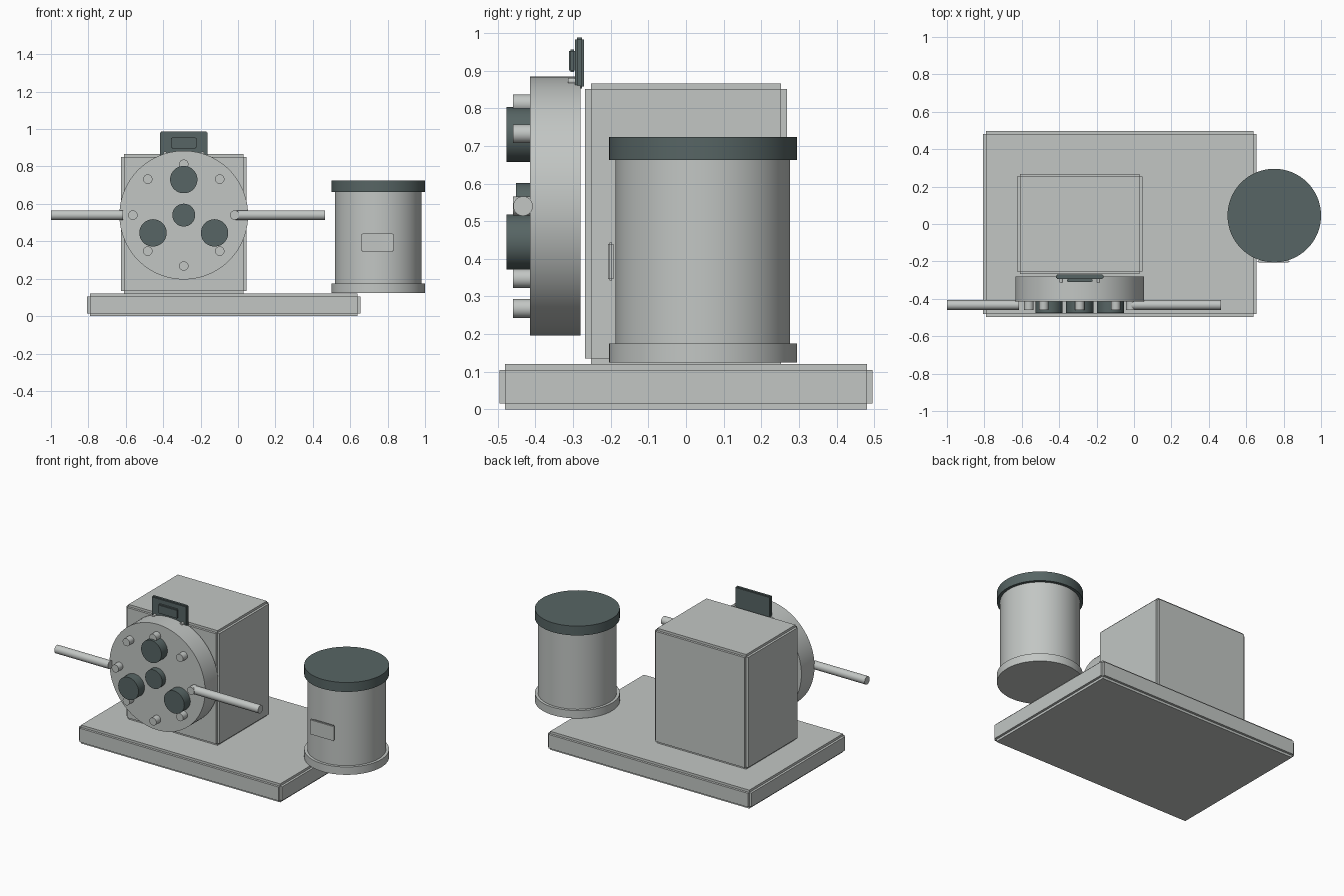
import bpy, bmesh, math
from mathutils import Matrix, Vector

if "Cube" in bpy.data.objects:
    bpy.data.objects.remove(bpy.data.objects["Cube"])


def material(name, rgb):
    m = bpy.data.materials.new(name)
    m.diffuse_color = (*rgb, 1)
    m.use_nodes = True
    m.node_tree.nodes["Principled BSDF"].inputs["Base Color"].default_value = m.diffuse_color
    return m


SILVER = material("light grey metal", (0.54, 0.565, 0.55))
DARK = material("dark slate", (0.095, 0.13, 0.128))


def finish(name, bm, mat):
    mesh = bpy.data.meshes.new(name)
    bm.to_mesh(mesh)
    bm.free()
    ob = bpy.data.objects.new(name, mesh)
    bpy.context.collection.objects.link(ob)
    mesh.materials.append(mat)
    return ob


def stepped_box(name, lo, hi, step, mat):
    """Box with stepped edges: three crossing slabs, each full size along one axis."""
    bm = bmesh.new()
    lo, hi = Vector(lo), Vector(hi)
    for axis in range(3):
        size = hi - lo - Vector([0 if i == axis else 2 * step for i in range(3)])
        bmesh.ops.create_cube(bm, size=1, matrix=Matrix.Translation((lo + hi) / 2)
                              @ Matrix.Diagonal((*size, 1)))
    return finish(name, bm, mat)


def cylinder(name, start, end, radius, mat, sides=64):
    start, end = Vector(start), Vector(end)
    d = end - start
    bm = bmesh.new()
    turn = Vector((0, 0, 1)).rotation_difference(d).to_matrix().to_4x4()
    bmesh.ops.create_cone(bm, cap_ends=True, segments=sides, radius1=radius, radius2=radius,
                          depth=d.length, matrix=Matrix.Translation((start + end) / 2) @ turn)
    ob = finish(name, bm, mat)
    bpy.context.view_layer.objects.active = ob
    ob.select_set(True)
    bpy.ops.object.shade_smooth_by_angle(angle=math.radians(35))
    ob.select_set(False)
    return ob


# base plate and motor housing
stepped_box("base_plate", (-0.807, -0.496, 0), (0.655, 0.496, 0.12), 0.015, SILVER)
stepped_box("motor_housing", (-0.625, -0.268, 0.12), (0.045, 0.268, 0.866), 0.015, SILVER)

# pump head disc with hub, rollers and bolts
CX, CZ = -0.29, 0.54
cylinder("pump_head", (CX, -0.28, CZ), (CX, -0.415, CZ), 0.344, SILVER, 96)
cylinder("hub", (CX, -0.40, CZ), (CX, -0.452, CZ), 0.061, DARK)


def ring(name, count, ring_radius, radius, front, mat):
    for i in range(count):
        a = math.pi / 2 + i * math.tau / count
        x, z = CX + ring_radius * math.cos(a), CZ + ring_radius * math.sin(a)
        cylinder(f"{name}_{i + 1}", (x, -0.40, z), (x, front, z), radius, mat, 48)


ring("roller", 3, 0.19, 0.073, -0.477, DARK)
ring("bolt", 8, 0.272, 0.025, -0.46, SILVER)

# inlet and outlet tubes
cylinder("inlet_tube", (-1.0, -0.433, CZ), (-0.615, -0.433, CZ), 0.026, SILVER, 40)
cylinder("outlet_tube", (-0.015, -0.433, CZ), (0.465, -0.433, CZ), 0.026, SILVER, 40)

# display panel with raised screen and two small screws
stepped_box("display_panel", (-0.416, -0.295, 0.853), (-0.164, -0.271, 0.988), 0.005, DARK)
stepped_box("screen", (-0.358, -0.311, 0.897), (-0.222, -0.293, 0.956), 0.004, DARK)
for side, sx in (("left", -1), ("right", 1)):
    x = CX + sx * 0.1
    cylinder(f"panel_screw_{side}", (x, -0.29, 0.872), (x, -0.314, 0.872), 0.009, SILVER, 20)

# jar with foot ring, lid and label plate
JX, JY = 0.75, 0.045
for name, z0, z1, r, mat in (("jar_foot", 0.124, 0.175, 0.25, SILVER),
                             ("jar_body", 0.17, 0.67, 0.232, SILVER),
                             ("jar_lid", 0.663, 0.724, 0.25, DARK)):
    cylinder(name, (JX, JY, z0), (JX, JY, z1), r, mat, 96)
stepped_box("label_plate", (0.661, -0.207, 0.343), (0.831, -0.193, 0.443), 0.004, SILVER)
